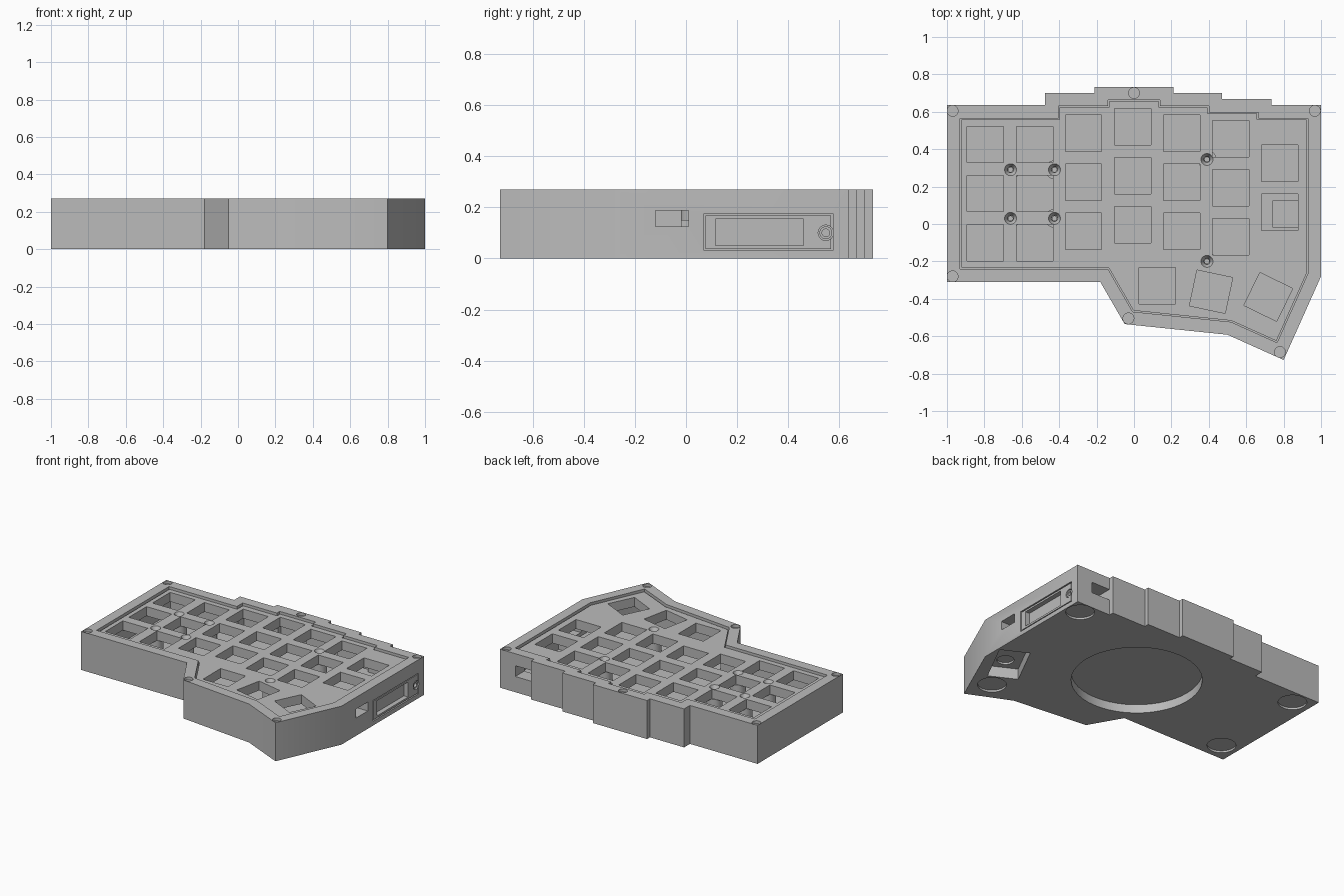
import bpy, bmesh, math
from mathutils import Matrix, Vector

cube = bpy.data.objects.get("Cube")
if cube:
    bpy.data.objects.remove(cube, do_unlink=True)

grey = bpy.data.materials.new("plain grey")
grey.use_nodes = True
grey.diffuse_color = (0.5, 0.5, 0.5, 1)
grey.node_tree.nodes["Principled BSDF"].inputs["Base Color"].default_value = (0.5, 0.5, 0.5, 1)


def inset(pts, d):
    """Move a counter-clockwise outline inward by d with mitred corners."""
    out = []
    for i, p in enumerate(pts):
        a, b, c = Vector(pts[i - 1]), Vector(p), Vector(pts[(i + 1) % len(pts)])
        e, f = (b - a).normalized(), (c - b).normalized()
        n, m = Vector((-e.y, e.x)), Vector((-f.y, f.x))
        out.append(tuple(b + (n + m) * d / (1 + n.dot(m))))
    return out


def prism(bm, pts, z0, z1):
    low = [bm.verts.new((x, y, z0)) for x, y in pts]
    high = [bm.verts.new((x, y, z1)) for x, y in pts]
    bm.faces.new(low[::-1])
    bm.faces.new(high)
    for i in range(len(pts)):
        j = (i + 1) % len(pts)
        bm.faces.new((low[i], low[j], high[j], high[i]))


def box(bm, x0, x1, y0, y1, z0, z1):
    prism(bm, [(x0, y0), (x1, y0), (x1, y1), (x0, y1)], z0, z1)


def turned_box(bm, x, y, w, d, angle, z0, z1):
    r = Matrix.Rotation(math.radians(angle), 2)
    corners = [(-w, -d), (w, -d), (w, d), (-w, d)]
    prism(bm, [tuple(r @ Vector(c) / 2 + Vector((x, y))) for c in corners], z0, z1)


def disc(bm, x, y, z0, z1, r, top=None):
    bmesh.ops.create_cone(bm, cap_ends=True, segments=48, radius1=r,
                          radius2=r if top is None else top, depth=z1 - z0,
                          matrix=Matrix.Translation((x, y, (z0 + z1) / 2)))


def side_disc(bm, x0, x1, y, z, r):
    m = Matrix.Translation(((x0 + x1) / 2, y, z)) @ Matrix.Rotation(math.pi / 2, 4, 'Y')
    bmesh.ops.create_cone(bm, cap_ends=True, segments=48, radius1=r, radius2=r,
                          depth=x1 - x0, matrix=m)


def to_object(name, bm):
    bmesh.ops.recalc_face_normals(bm, faces=bm.faces[:])
    me = bpy.data.meshes.new(name)
    bm.to_mesh(me)
    bm.free()
    ob = bpy.data.objects.new(name, me)
    bpy.context.collection.objects.link(ob)
    return ob


def finish(name, solid, cuts=None):
    """Make the part, carve it with the cutter, then shade it."""
    ob = to_object(name, solid)
    if cuts:
        cutter = to_object(name + "_cutter", cuts)
        cutter.hide_render = True
        mod = ob.modifiers.new("carve", 'BOOLEAN')
        mod.operation, mod.object = 'DIFFERENCE', cutter
        mod.solver, mod.use_self = 'EXACT', True
        dg = bpy.context.evaluated_depsgraph_get()
        me = bpy.data.meshes.new_from_object(ob.evaluated_get(dg))
        ob.modifiers.clear()
        ob.data = me
        bpy.data.objects.remove(cutter, do_unlink=True)
    ob.data.materials.clear()
    ob.data.materials.append(grey)
    bpy.ops.object.select_all(action='DESELECT')
    ob.select_set(True)
    bpy.context.view_layer.objects.active = ob
    bpy.ops.object.shade_smooth_by_angle(angle=math.radians(30))
    return ob


# Shared layout
TOP, PLATE_TOP, PLATE_LOW, FLOOR = 0.27, 0.255, 0.19, 0.1
outline = [(-1, -.31), (-.18, -.31), (-.05, -.535), (.5, -.592), (.8, -.727),
           (1, -.28), (1, .635), (.735, .635), (.735, .667), (.47, .667),
           (.47, .7), (.21, .7), (.21, .732), (-.21, .732), (-.21, .7),
           (-.475, .7), (-.475, .635), (-1, .635)]
screws = [(-.66, .29), (-.425, .29), (-.66, .03), (-.425, .03), (.39, .345), (.39, -.2)]
magnets = [(-.97, .605), (.967, .605), (-.97, -.28), (-.03, -.505), (.78, -.685), (0, .7)]
feet = [(.9, .54), (-.87, .53), (-.877, -.18), (.736, -.527)]
jack = (.547, .1)

# Case: stepped tray with side openings and underside pockets
solid, cuts = bmesh.new(), bmesh.new()
prism(solid, outline, 0, TOP)
prism(cuts, inset(outline, .07), PLATE_LOW, TOP + .05)
prism(cuts, inset(outline, .1), FLOOR, PLATE_LOW + .01)
for x, y in magnets:
    disc(cuts, x, y, TOP - .02, TOP + .02, .029)
for x, y in feet:
    disc(cuts, x, y, -.02, .014, .092)
disc(cuts, .07, .11, -.03, .06, .417)
turned_box(cuts, .82, -.26, .2, .34, -27, -.03, .075)
disc(cuts, .79, -.33, .06, .088, .055)
box(cuts, .85, 1.05, -.12, .01, .125, .187)         # connector opening
box(cuts, .737, .88, .5, .7, .11, .186)             # rear opening
box(cuts, .985, 1.05, .07, .575, .03, .175)         # display panel seat
box(cuts, .965, 1.02, .115, .46, .05, .155)         # display window
side_disc(cuts, .955, 1.05, *jack, .03)
finish("case", solid, cuts)

# Switch plate: key openings and countersunk screw holes
solid, cuts = bmesh.new(), bmesh.new()
prism(solid, inset(outline, .077), PLATE_LOW, PLATE_TOP)
columns = [(-.795, .425, 3), (-.53, .425, 3), (-.27, .485, 3), (-.007, .52, 3),
           (.255, .485, 3), (.517, .455, 3), (.78, .325, 2)]
keys = [(x, y - .262 * i, 0) for x, y, n in columns for i in range(n)]
keys += [(.125, -.33, 0), (.412, -.362, -12), (.718, -.39, -26)]
for x, y, angle in keys:
    turned_box(cuts, x, y, .195, .195, angle, PLATE_LOW - .05, TOP + .05)
for x, y in screws:
    disc(cuts, x, y, PLATE_TOP - .03, PLATE_TOP + .002, .016, .033)
    disc(cuts, x, y, PLATE_LOW - .05, PLATE_TOP - .025, .015)
finish("switch_plate", solid, cuts)

# Screw posts inside the case
for i, (x, y) in enumerate(screws):
    solid, cuts = bmesh.new(), bmesh.new()
    disc(solid, x, y, FLOOR - .005, PLATE_LOW, .05)
    disc(cuts, x, y, FLOOR + .03, PLATE_LOW + .02, .012)
    finish(f"screw_post_{i + 1}", solid, cuts)

# Connector block behind the side opening
solid = bmesh.new()
box(solid, .74, .9, -.02, .125, FLOOR - .005, .15)
finish("connector_block", solid)

# Display panel set flush in the side wall
solid, cuts = bmesh.new(), bmesh.new()
box(solid, .984, .998, .077, .568, .037, .168)
box(cuts, .95, 1.05, .115, .46, .05, .155)
side_disc(cuts, .95, 1.05, *jack, .03)
finish("display_panel", solid, cuts)

# Round socket beside the display
solid, cuts = bmesh.new(), bmesh.new()
side_disc(solid, .95, .993, *jack, .025)
side_disc(cuts, .965, 1.05, *jack, .015)
finish("round_socket", solid, cuts)
